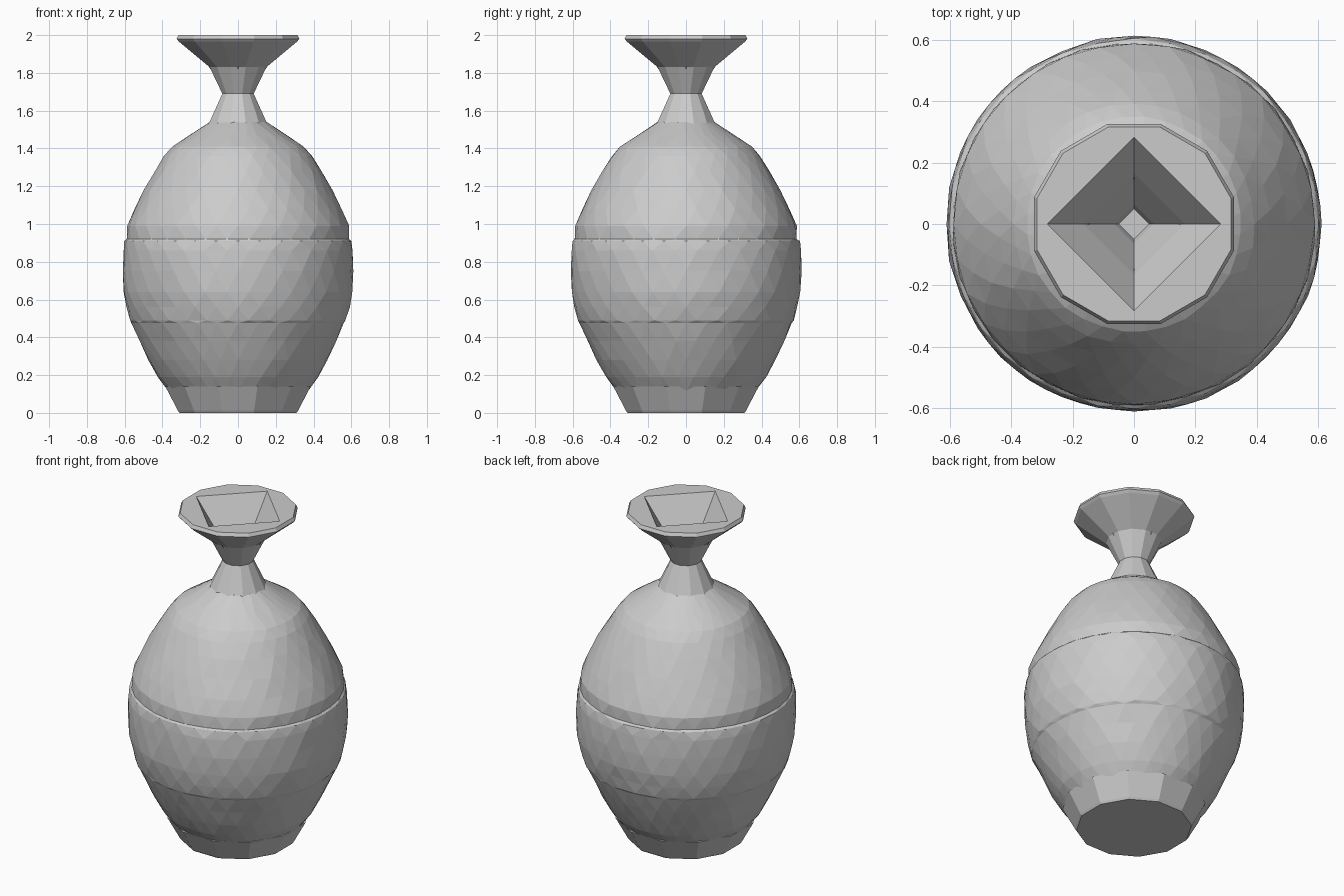
import bpy, bmesh, math, random

random.seed(4)
cube = bpy.data.objects.get("Cube")
if cube:
    bpy.data.objects.remove(cube)

clay = bpy.data.materials.new("grey_clay")
clay.use_nodes = True
clay.diffuse_color = (0.6, 0.6, 0.6, 1)
clay.node_tree.nodes["Principled BSDF"].inputs["Base Color"].default_value = (0.6, 0.6, 0.6, 1)


def ring(bm, radius, z, sides, turn=0.0, jitter=0.0):
    """One horizontal polygon of vertices."""
    verts = []
    for i in range(sides):
        a = 2 * math.pi * (i + turn) / sides
        r = radius + random.uniform(-jitter, jitter)
        verts.append(bm.verts.new((r * math.cos(a), r * math.sin(a), z)))
    return verts


def bridge(bm, low, high):
    """Quads between two aligned rings."""
    n = len(low)
    for i in range(n):
        j = (i + 1) % n
        bm.faces.new((low[i], low[j], high[j], high[i]))


def stagger(bm, low, high):
    """Triangles between rings, the upper one turned by half a step."""
    n = len(low)
    for i in range(n):
        j = (i + 1) % n
        bm.faces.new((low[i], low[j], high[i]))
        bm.faces.new((low[j], high[j], high[i]))


def finish(bm, name):
    bmesh.ops.recalc_face_normals(bm, faces=bm.faces)
    mesh = bpy.data.meshes.new(name)
    bm.to_mesh(mesh)
    bm.free()
    mesh.materials.append(clay)
    obj = bpy.data.objects.new(name, mesh)
    bpy.context.collection.objects.link(obj)
    return obj


SIDES = 12
WIDEN = 1 / math.cos(math.pi / SIDES)   # flat-to-flat radius to corner radius

# Foot: flared twelve-sided base
bm = bmesh.new()
rings = [ring(bm, r * WIDEN, z, SIDES, 0.5)
         for r, z in [(0.31, 0), (0.318, 0.012), (0.385, 0.14)]]
for a, b in zip(rings, rings[1:]):
    bridge(bm, a, b)
bm.faces.new(rings[0])
bm.faces.new(rings[-1])
finish(bm, "foot")

# Body: faceted egg with a slightly raised belt
profile = [(0.365, 0.11), (0.425, 0.19), (0.475, 0.28), (0.52, 0.38),
           (0.562, 0.475), (0.572, 0.49), (0.59, 0.56), (0.606, 0.64),
           (0.611, 0.75), (0.609, 0.86), (0.601, 0.91), (0.59, 0.92),
           (0.586, 0.99), (0.548, 1.08), (0.498, 1.18), (0.442, 1.28),
           (0.392, 1.36), (0.35, 1.41), (0.25, 1.475), (0.15, 1.54)]
bm = bmesh.new()
rings = [ring(bm, r, z, 32, 0.5 * k, 0.003) for k, (r, z) in enumerate(profile)]
for a, b in zip(rings, rings[1:]):
    stagger(bm, a, b)
bm.faces.new(rings[0])
bm.faces.new(rings[-1])
finish(bm, "body")

# Neck and flared lip, with a square funnel let into the mouth
bm = bmesh.new()
outer = [ring(bm, r * WIDEN, z, SIDES, 0.5)
         for r, z in [(0.155, 1.53), (0.083, 1.69), (0.15, 1.83),
                      (0.312, 1.965), (0.325, 1.98), (0.315, 2.0)]]
for a, b in zip(outer, outer[1:]):
    bridge(bm, a, b)
bm.faces.new(outer[0])
funnel = [ring(bm, r, z, 4)
          for r, z in [(0.283, 2.0), (0.165, 1.85), (0.065, 1.69), (0.05, 1.65)]]
for a, b in zip(funnel, funnel[1:]):
    bridge(bm, a, b)
bm.faces.new(funnel[-1])

# Rim top: each quarter joins three lip edges to one funnel edge
lip = outer[-1]
for q in range(4):
    nxt = (q + 1) % 4
    inner, inner_next = funnel[0][q], funnel[0][nxt]
    bm.faces.new((inner, lip[3 * q], lip[3 * q + 1], lip[3 * q + 2], inner_next))
    bm.faces.new((inner_next, lip[3 * q + 2], lip[(3 * q + 3) % SIDES]))
finish(bm, "neck_and_lip")
